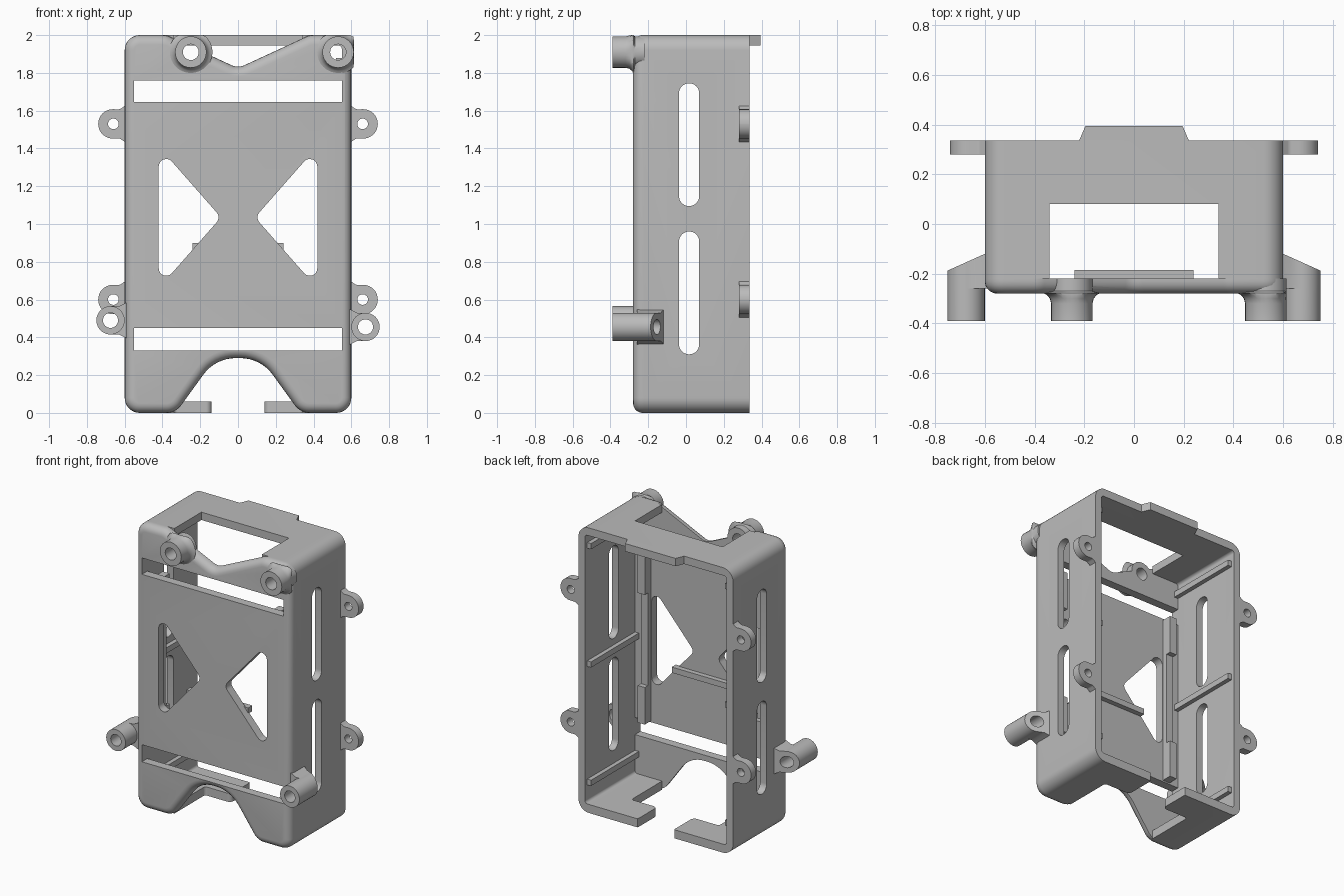
import bpy, bmesh, math
from mathutils import Vector

if "Cube" in bpy.data.objects:
    bpy.data.objects.remove(bpy.data.objects["Cube"], do_unlink=True)

grey = bpy.data.materials.new("plain grey")
grey.use_nodes = True
grey.diffuse_color = (0.5, 0.5, 0.5, 1)
grey.node_tree.nodes["Principled BSDF"].inputs["Base Color"].default_value = (0.5, 0.5, 0.5, 1)

FRONT, INNER, BACK = -0.28, -0.22, 0.335
AXES = {"x": lambda a, b, d: (d, a, b),
        "y": lambda a, b, d: (a, d, b),
        "z": lambda a, b, d: (a, b, d)}


def rounded(corners, steps=8):
    """Outline from (a, b, radius) corners, each replaced with an arc."""
    out = []
    for i, (a, b, r) in enumerate(corners):
        p = Vector((a, b))
        if r == 0:
            out.append(p)
            continue
        u = (Vector(corners[i - 1][:2]) - p).normalized()
        v = (Vector(corners[(i + 1) % len(corners)][:2]) - p).normalized()
        half = u.angle(v) / 2
        centre = p + (u + v).normalized() * (r / math.sin(half))
        start = p + u * (r / math.tan(half)) - centre
        end = p + v * (r / math.tan(half)) - centre
        sweep = math.pi - 2 * half
        for k in range(steps + 1):
            t = k / steps
            out.append(centre + (start * math.sin((1 - t) * sweep)
                                 + end * math.sin(t * sweep)) / math.sin(sweep))
    return out


def rect(a0, a1, b0, b1, r=0):
    return rounded([(a0, b0, r), (a1, b0, r), (a1, b1, r), (a0, b1, r)])


def circle(a, b, r, n=32):
    return [(a + r * math.cos(math.tau * k / n), b + r * math.sin(math.tau * k / n))
            for k in range(n)]


def finish(name, bm):
    bmesh.ops.recalc_face_normals(bm, faces=bm.faces)
    mesh = bpy.data.meshes.new(name)
    bm.to_mesh(mesh)
    bm.free()
    mesh.materials.append(grey)
    obj = bpy.data.objects.new(name, mesh)
    bpy.context.collection.objects.link(obj)
    return obj


def prism(name, outline, d0, d1, axis="y", edge=0):
    """Extrude an outline from d0 to d1, rounding the d0 rim by edge."""
    bm = bmesh.new()
    place = AXES[axis]
    near = [bm.verts.new(place(a, b, d0)) for a, b in outline]
    far = [bm.verts.new(place(a, b, d1)) for a, b in outline]
    cap = bm.faces.new(near)
    bm.faces.new(far[::-1])
    for i in range(len(near)):
        bm.faces.new((near[i - 1], near[i], far[i], far[i - 1]))
    if edge:
        bmesh.ops.recalc_face_normals(bm, faces=bm.faces)
        bmesh.ops.bevel(bm, geom=list(cap.edges), offset=edge, segments=5,
                        profile=0.5, affect="EDGES", clamp_overlap=False)
    return finish(name, bm)


def box(name, x0, x1, y0, y1, z0, z1):
    return prism(name, rect(x0, x1, z0, z1), y0, y1)


def combine(obj, others, operation="DIFFERENCE"):
    """Boolean each helper into obj, then discard the helpers."""
    for other in others:
        mod = obj.modifiers.new("cut", "BOOLEAN")
        mod.operation, mod.solver, mod.object = operation, "EXACT", other
        bpy.context.view_layer.objects.active = obj
        bpy.ops.object.modifier_apply(modifier=mod.name)
        bpy.data.objects.remove(other, do_unlink=True)
    return obj


def hole(x, z, r):
    return prism("hole_cutter", circle(x, z, r), -0.5, 0.5)


TOP_BOSSES = {"right": (-0.25, 1.91), "left": (0.53, 1.91)}
LOW_BOSSES = {"right": (-1, 0.49), "left": (1, 0.455)}

# Front plate with a V notch above and an arched notch below
plate = prism("front_plate", rounded([
    (-0.6, 0, 0.08), (-0.33, 0, 0.1), (-0.12, 0.29, 0.21), (0.12, 0.29, 0.21),
    (0.33, 0, 0.1), (0.6, 0, 0.08), (0.6, 2, 0.08), (0.38, 2, 0.1),
    (0, 1.825, 0.08), (-0.38, 2, 0.1), (-0.6, 2, 0.08)]), FRONT, INNER, edge=0.05)
cutters = [box("slot_cutter", -0.55, 0.55, -0.5, 0, z0, z1)
           for z0, z1 in ((0.33, 0.45), (1.645, 1.76))]
for s in (-1, 1):
    cutters.append(prism("triangle_cutter", rounded(
        [(s * 0.42, 1.41, 0.04), (s * 0.42, 0.66, 0.04), (s * 0.09, 1.035, 0.04)]), -0.5, 0))
cutters += [prism("hole_cutter", circle(x, z, 0.042), -0.5, 0) for x, z in TOP_BOSSES.values()]
combine(plate, cutters)

# Wall frame, open at the back, with openings above and below and side slots
walls = prism("wall_frame", rect(-0.6, 0.6, 0, 2, 0.08), INNER, BACK)
combine(walls, [
    prism("cavity_cutter", rect(-0.55, 0.55, 0.06, 1.945, 0.02), -0.5, 0.5),
    prism("top_cutter", rect(-0.34, 0.34, -0.5, 0.08), 1.8, 2.1, "z"),
    prism("bottom_cutter", rounded([
        (-0.34, -0.5, 0), (0.34, -0.5, 0), (0.34, 0.12, 0.02), (0.14, 0.12, 0.03),
        (0.14, BACK, 0.04), (0.3, 0.5, 0), (-0.3, 0.5, 0), (-0.14, BACK, 0.04),
        (-0.14, 0.12, 0.03), (-0.34, 0.12, 0.02)]), -0.1, 0.15, "z"),
    prism("lower_slot_cutter", rect(-0.037, 0.07, 0.31, 0.96, 0.053), -0.8, 0.8, "x"),
    prism("upper_slot_cutter", rect(-0.037, 0.07, 1.095, 1.745, 0.053), -0.8, 0.8, "x")])

# Lip on the rear top edge
prism("rear_lip", [(-0.225, BACK - 0.01), (0.225, BACK - 0.01), (0.195, 0.395),
                   (-0.195, 0.395)], 1.945, 2, "z")

# Rails inside the front plate
box("cross_rail", -0.24, 0.24, INNER - 0.01, -0.185, 0.86, 0.9)
for s, side in ((-1, "right"), (1, "left")):
    x0, x1 = sorted((s * 0.425, s * 0.48))
    box(side + "_upright_rail", x0, x1, INNER - 0.01, -0.185, 0.46, 1.635)
    for z0, z1, level in ((0.46, 0.72, "lower"), (1.37, 1.635, "upper")):
        box(f"{side}_{level}_rail_foot", x0, x1, -0.19, -0.15, z0, z1)
    # Ribs along the side walls
    x0, x1 = sorted((s * 0.52, s * 0.56))
    for z, level in ((0.2, "lower"), (1.03, "middle"), (1.86, "upper")):
        box(f"{side}_{level}_rib", x0, x1, INNER, 0.31, z - 0.02, z + 0.02)
    # Mounting ears at the rear edge
    for z, level in ((0.6, "lower"), (1.53, "upper")):
        ear = prism(f"{side}_{level}_ear", rounded([
            (s * 0.58, z - 0.11, 0), (s * 0.625, z - 0.077, 0.03), (s * 0.74, z - 0.079, 0.077),
            (s * 0.74, z + 0.079, 0.077), (s * 0.625, z + 0.077, 0.03), (s * 0.58, z + 0.11, 0)]),
            0.28, BACK)
        combine(ear, [hole(s * 0.66, z, 0.028)])

# Upper bosses: turned tubes with a flared foot
PROFILE = [(0.042, INNER), (0.042, -0.39), (0.083, -0.39), (0.083, -0.32), (0.088, -0.3),
           (0.1, -0.285), (0.115, -0.278), (0.083, -0.27), (0.083, INNER)]
for side, (x, z) in TOP_BOSSES.items():
    bm = bmesh.new()
    rings = [[bm.verts.new((min(a, 0.613), y, min(b, 2))) for a, b in circle(x, z, r)]
             for r, y in PROFILE]
    for j, ring in enumerate(rings):
        for k in range(len(ring)):
            bm.faces.new((rings[j - 1][k - 1], rings[j - 1][k], ring[k], ring[k - 1]))
    finish(side + "_upper_boss", bm)

# Lower bosses: side tubes with a gusset and a slanted rear end
for side, (s, z) in LOW_BOSSES.items():
    x = s * 0.675
    boss = prism(side + "_lower_boss", circle(x, z, 0.075), -0.39, -0.1)
    gusset = prism("gusset", [(s * 0.57, z - 0.1), (s * 0.6, z - 0.09), (s * 0.63, z - 0.075),
                              (x, z - 0.0745), (x, z + 0.0745), (s * 0.63, z + 0.075),
                              (s * 0.6, z + 0.09), (s * 0.57, z + 0.1)], -0.26, -0.1)
    for part in (boss, gusset):
        for v in part.data.vertices:
            if v.co.y > -0.2:
                v.co.y = -0.12 - (abs(v.co.x) - 0.6) * 0.45
    combine(boss, [gusset], "UNION")
    combine(boss, [hole(x, z, 0.04)])

# Smooth curved surfaces, keep edges crisp
for obj in bpy.context.collection.objects:
    if obj.type == "MESH":
        obj.select_set(True)
        bpy.context.view_layer.objects.active = obj
bpy.ops.object.shade_smooth_by_angle(angle=math.radians(30))
